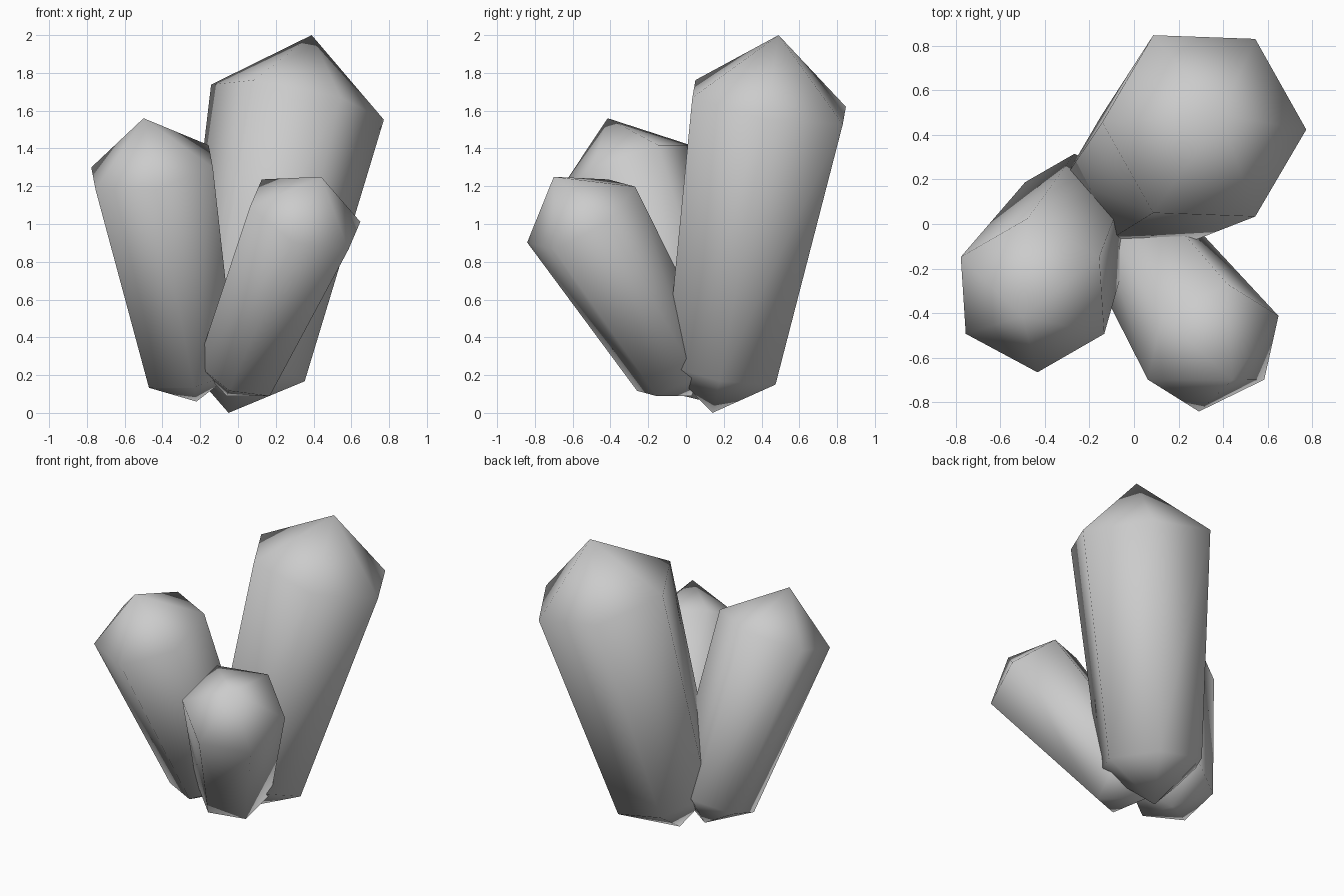
import bpy
import bmesh
import math
from mathutils import Vector

SIDES = 6

cube = bpy.data.objects.get("Cube")
if cube:
    bpy.data.objects.remove(cube, do_unlink=True)

# One grey stone colour
stone = bpy.data.materials.new("grey_crystal")
stone.use_nodes = True
colour = (0.6, 0.6, 0.6, 1)
stone.diffuse_color = colour
stone.node_tree.nodes["Principled BSDF"].inputs["Base Color"].default_value = colour


def crystal(name, tip, low, low_radius, high, high_radius, apex, corner):
    """Leaning six-sided shaft that widens upward, pointed at both ends."""
    low, high = Vector(low), Vector(high)
    axis = (high - low).normalized()
    corner = Vector(corner)
    u = (corner - axis * corner.dot(axis)).normalized()
    v = axis.cross(u)
    bm = bmesh.new()

    def ring(centre, radius):
        angles = [math.tau * i / SIDES for i in range(SIDES)]
        return [bm.verts.new(centre + radius * (u * math.cos(a) + v * math.sin(a)))
                for a in angles]

    bottom, top = ring(low, low_radius), ring(high, high_radius)
    tip_vert, apex_vert = bm.verts.new(tip), bm.verts.new(apex)
    for i in range(SIDES):
        j = (i + 1) % SIDES
        bm.faces.new((bottom[i], bottom[j], top[j], top[i]))
        bm.faces.new((top[i], top[j], apex_vert))
        bm.faces.new((bottom[j], bottom[i], tip_vert))
    for face in bm.faces:
        face.smooth = True
    mesh = bpy.data.meshes.new(name)
    bm.to_mesh(mesh)
    bm.free()
    mesh.materials.append(stone)
    obj = bpy.data.objects.new(name, mesh)
    bpy.context.collection.objects.link(obj)


# Tall crystal at the back
crystal("tall_crystal", (-0.05, 0.14, 0), (0.02, 0.19, 0.235), 0.34,
        (0.315, 0.44, 1.645), 0.467, (0.39, 0.49, 2), (1, 0, 0))
# Middle-sized crystal on the right
crystal("middle_crystal", (-0.22, 0.11, 0.06), (-0.25, 0.06, 0.22), 0.27,
        (-0.455, -0.32, 1.3), 0.365, (-0.5, -0.415, 1.56), (0, 1, 0))
# Short crystal leaning forward
crystal("short_crystal", (-0.06, 0.03, 0.09), (0, -0.05, 0.225), 0.24,
        (0.355, -0.555, 1.05), 0.328, (0.44, -0.7, 1.25), (0, -1, 0))
